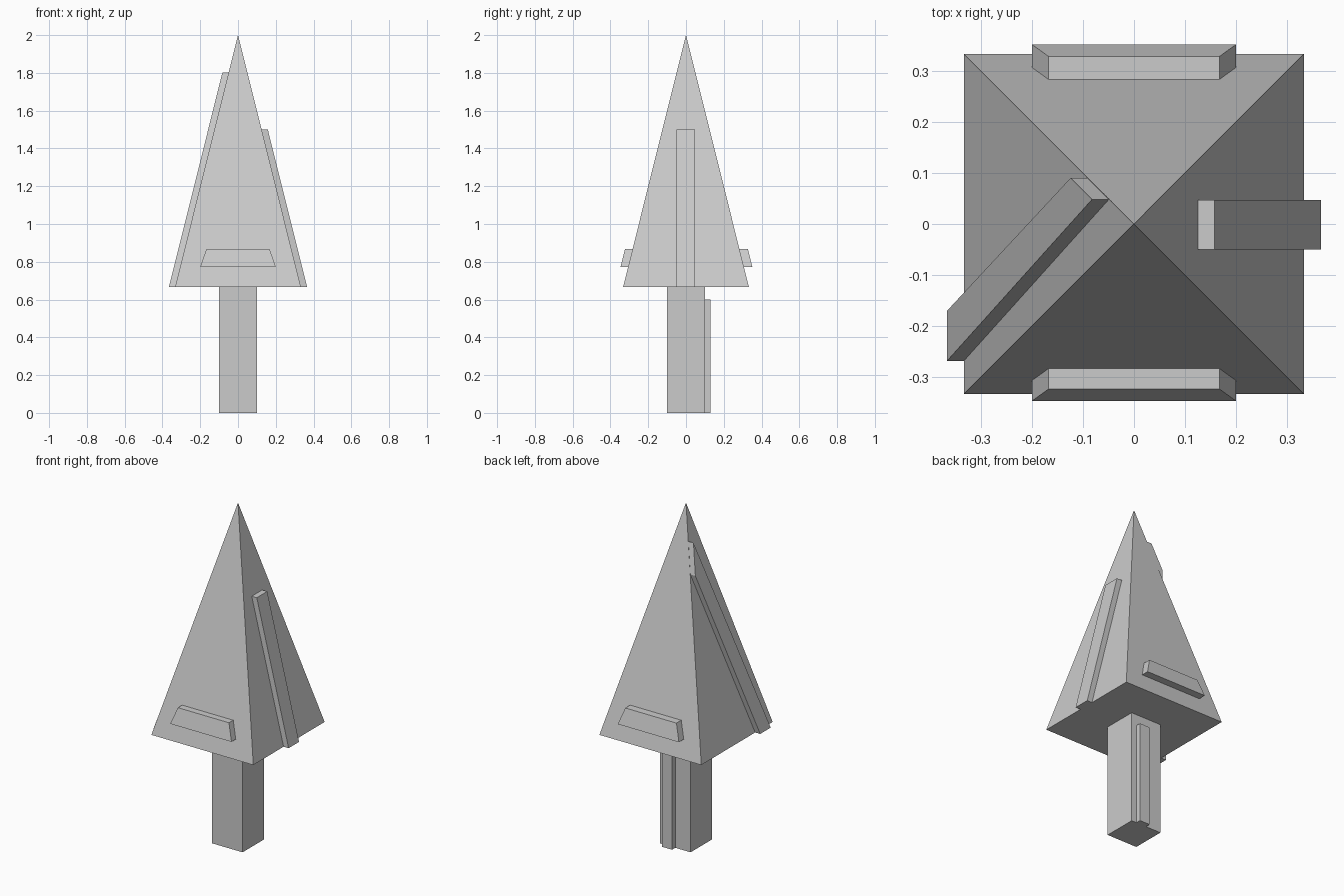
import bpy
import bmesh
import math
from mathutils import Vector

cube = bpy.data.objects.get("Cube")
if cube:
    bpy.data.objects.remove(cube, do_unlink=True)

grey = bpy.data.materials.new("plain grey")
grey.use_nodes = True
grey.diffuse_color = (0.6, 0.6, 0.6, 1)
grey.node_tree.nodes["Principled BSDF"].inputs["Base Color"].default_value = grey.diffuse_color

BASE, TIP, HALF = 0.667, 2.0, 0.333
RISE = TIP - BASE


def face_dist(z):
    """Distance of the crown's sloping sides from its axis at height z."""
    return HALF * (TIP - z) / RISE


def prism(name, outline, depth):
    """Solid made by sweeping a flat outline along the depth vector."""
    bm = bmesh.new()
    face = bm.faces.new([bm.verts.new(p) for p in outline])
    swept = bmesh.ops.extrude_face_region(bm, geom=[face], use_keep_orig=True)
    verts = [v for v in swept["geom"] if isinstance(v, bmesh.types.BMVert)]
    bmesh.ops.translate(bm, verts=verts, vec=Vector(depth))
    bmesh.ops.recalc_face_normals(bm, faces=bm.faces)
    mesh = bpy.data.meshes.new(name)
    bm.to_mesh(mesh)
    bm.free()
    mesh.materials.append(grey)
    obj = bpy.data.objects.new(name, mesh)
    bpy.context.collection.objects.link(obj)
    return obj


def box(name, x0, x1, y0, y1, height):
    return prism(name, [(x0, y0, 0), (x1, y0, 0), (x1, y1, 0), (x0, y1, 0)], (0, 0, height))


# Trunk with a narrow raised strip on the back
box("trunk", -0.1, 0.1, -0.1, 0.1, BASE)
box("trunk_strip", 0, 0.067, 0.099, 0.13, 0.6)

# Four-sided crown
bpy.ops.mesh.primitive_cone_add(vertices=4, radius1=HALF * math.sqrt(2), depth=RISE,
                                location=(0, 0, BASE + RISE / 2),
                                rotation=(0, 0, math.pi / 4))
crown = bpy.context.object
crown.name = "crown"
crown.data.materials.append(grey)

# Short tapered bars low on the front and back
for name, side, raised in (("front_bar", -1, 0.04), ("back_bar", 1, 0.045)):
    outline = [(x, side * (face_dist(z) + raised), z)
               for x, z in ((-0.2, 0.773), (0.2, 0.773), (0.167, 0.868), (-0.167, 0.868))]
    prism(name, outline, (0, -side * (raised + 0.002), 0))

# Upright bar on the left side
RAISED = 0.033
outline = [(face_dist(z) + RAISED, y, z)
           for y, z in ((-0.05, BASE), (0.047, BASE), (0.047, 1.5), (-0.05, 1.5))]
prism("left_bar", outline, (-RAISED - 0.001, 0, 0))

# Diagonal bar on the right side
outline = [(-face_dist(z) - RAISED, y, z)
           for y, z in ((-0.268, BASE), (-0.17, BASE), (0.09, 1.635), (0.048, 1.803))]
prism("right_diagonal_bar", outline, (RAISED + 0.001, 0, 0))
